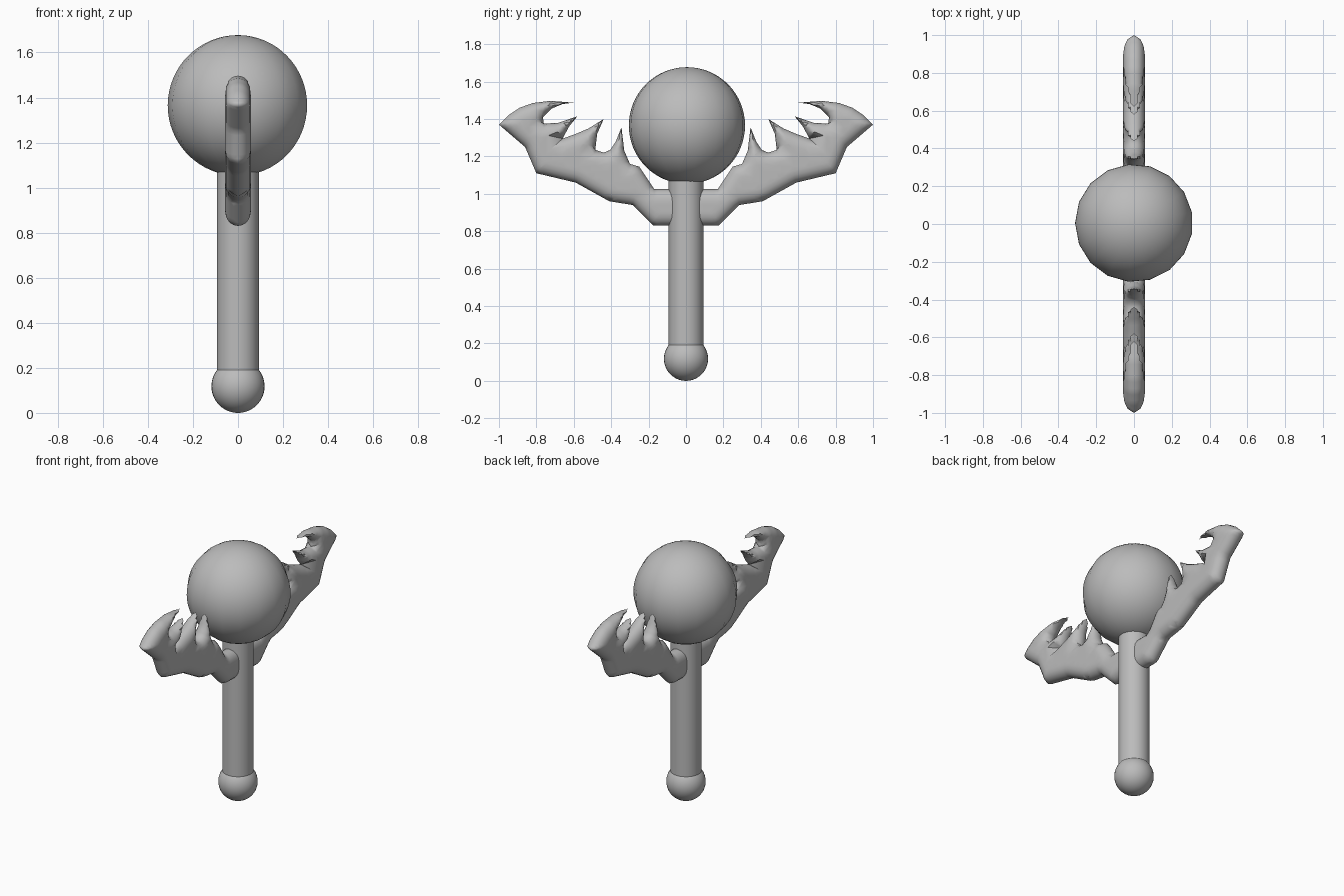
import bpy, bmesh, math
from mathutils import Vector
from mathutils.geometry import delaunay_2d_cdt, intersect_point_line

cube = bpy.data.objects.get("Cube")
if cube:
    bpy.data.objects.remove(cube)

grey = bpy.data.materials.new("plain grey")
grey.use_nodes = True
colour = (0.5, 0.5, 0.5, 1)
grey.diffuse_color = colour
grey.node_tree.nodes["Principled BSDF"].inputs["Base Color"].default_value = colour


def finish(name, bm, angle=40):
    bmesh.ops.recalc_face_normals(bm, faces=bm.faces)
    mesh = bpy.data.meshes.new(name)
    bm.to_mesh(mesh)
    bm.free()
    mesh.materials.append(grey)
    obj = bpy.data.objects.new(name, mesh)
    bpy.context.collection.objects.link(obj)
    bpy.ops.object.select_all(action='DESELECT')
    obj.select_set(True)
    bpy.context.view_layer.objects.active = obj
    bpy.ops.object.shade_smooth_by_angle(angle=math.radians(angle))
    return obj


def ball(name, radius, z, segments, y=0):
    bm = bmesh.new()
    bmesh.ops.create_uvsphere(bm, u_segments=segments, v_segments=32, radius=radius)
    obj = finish(name, bm)
    obj.location = (0, y, z)
    obj.rotation_euler.z = math.pi / 2


# Handle, pommel and head
bm = bmesh.new()
bmesh.ops.create_cone(bm, cap_ends=True, segments=32, radius1=0.093, radius2=0.093, depth=0.93)
finish("handle", bm).location.z = 0.655
ball("pommel", 0.118, 0.118, 32)
ball("head", 0.312, 1.365, 17, 0.005)

# Wing silhouette, as distance from the handle axis and height
OUTLINE = [Vector(p) for p in (
    (0, .83), (.175, .83), (.285, .94), (.41, .96), (.59, 1.06), (.8, 1.11),
    (.86, 1.25), (1, 1.37), (.95, 1.42), (.89, 1.46), (.82, 1.485), (.725, 1.497),
    (.6, 1.487), (.66, 1.48), (.72, 1.455), (.765, 1.41), (.76, 1.375),
    (.68, 1.38), (.58, 1.415), (.625, 1.36), (.66, 1.295),
    (.59, 1.32), (.52, 1.35), (.44, 1.4), (.475, 1.32), (.485, 1.235),
    (.44, 1.22), (.405, 1.235), (.375, 1.28), (.345, 1.355), (.33, 1.23),
    (.3, 1.16), (.25, 1.145), (.17, 1.025), (0, 1.025))]
EDGES = list(zip(OUTLINE, OUTLINE[1:] + OUTLINE[:1]))
HALF, ROUND = 0.057, 0.065


def rim_distance(p):
    best = 9
    for a, b in EDGES:
        t = (p - a).dot(b - a) / (b - a).length_squared
        best = min(best, (a.lerp(b, max(0, min(1, t))) - p).length)
    return best


def inside(p):
    hit = False
    for a, b in EDGES:
        if (a.y > p.y) != (b.y > p.y):
            if p.x < a.x + (p.y - a.y) / (b.y - a.y) * (b.x - a.x):
                hit = not hit
    return hit


def wing_sheet():
    # Rim points, then rings stepping inwards, then a loose inner grid
    rim, inner = [], []
    for a, b in EDGES:
        steps = max(1, round((b - a).length / 0.02))
        normal = Vector((a.y - b.y, b.x - a.x)).normalized()
        for i in range(steps):
            p = a.lerp(b, i / steps)
            rim.append(p)
            for d in (0.004, 0.012, 0.024, 0.042, ROUND):
                q = p + normal * d
                if inside(q) and rim_distance(q) > d * 0.95:
                    inner.append(q)
    for i in range(34):
        for j in range(24):
            q = Vector((i * 0.03, 0.82 + j * 0.03))
            if inside(q) and rim_distance(q) > ROUND * 1.15:
                inner.append(q)
    out = delaunay_2d_cdt(rim + inner, [], [list(range(len(rim)))], 1, 1e-4)
    return out[0], out[2]


def wing(name, side, points, faces):
    bm = bmesh.new()
    layers = ([], [])
    for p in points:
        d = min(rim_distance(p) / ROUND, 1)
        x = HALF * math.sqrt(1 - (1 - d) ** 2)
        right = bm.verts.new((-x, side * p.x, p.y))
        layers[0].append(right)
        layers[1].append(right if d < 0.005 else bm.verts.new((x, side * p.x, p.y)))
    for layer in layers:
        for f in faces:
            verts = [layer[i] for i in f]
            if bm.faces.get(verts) is None:
                bm.faces.new(verts)
    finish(name, bm, 50)


points, faces = wing_sheet()
wing("front_wing", -1, points, faces)
wing("back_wing", 1, points, faces)
